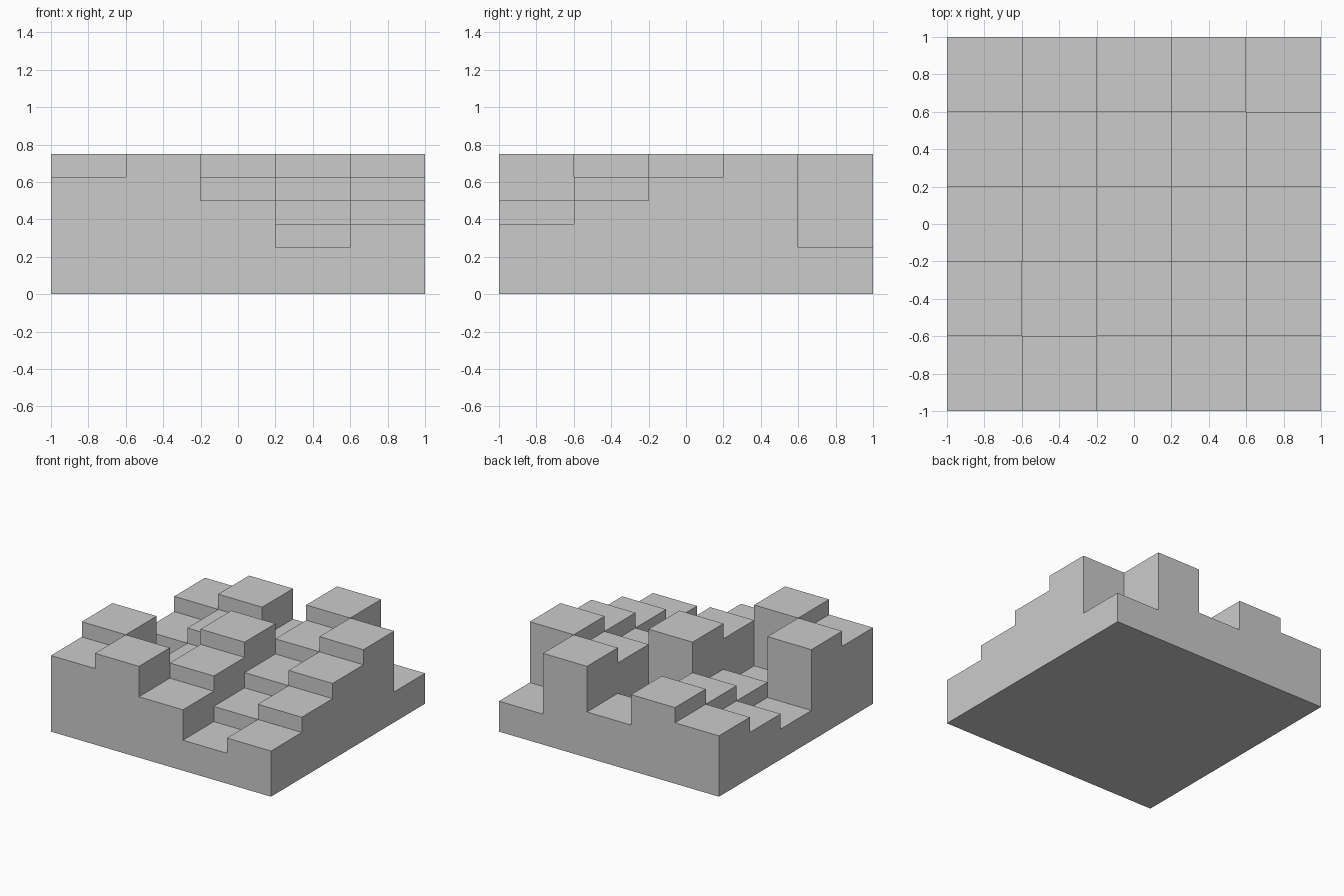
import bpy
import bmesh
from mathutils import Vector

if "Cube" in bpy.data.objects:
    bpy.data.objects.remove(bpy.data.objects["Cube"])

# Column heights in steps, front row first, left to right (a Latin square)
HEIGHTS = ["56423", "62534", "23645", "34256", "45362"]
CELL, STEP, N = 0.4, 0.125, 5


def solid(i, j, k):
    return 0 <= i < N and 0 <= j < N and 0 <= k < int(HEIGHTS[j][i])


def add_quad(bm, centre, axis, sign):
    """One outward face of the block centred at the given grid position."""
    u, v = (axis + 1) % 3, (axis + 2) % 3
    corners = [(-1, -1), (1, -1), (1, 1), (-1, 1)]
    if sign < 0:
        corners.reverse()
    verts = []
    for a, b in corners:
        p = Vector(centre)
        p[axis] += sign * 0.5
        p[u] += a * 0.5
        p[v] += b * 0.5
        verts.append(bm.verts.new((p.x * CELL - 1, p.y * CELL - 1, p.z * STEP)))
    bm.faces.new(verts)


# Stepped block: keep only exposed faces, then weld and merge flat regions
bm = bmesh.new()
for j in range(N):
    for i in range(N):
        for k in range(int(HEIGHTS[j][i])):
            for axis in range(3):
                for sign in (-1, 1):
                    near = [i, j, k]
                    near[axis] += sign
                    if not solid(*near):
                        add_quad(bm, (i + 0.5, j + 0.5, k + 0.5), axis, sign)
bmesh.ops.remove_doubles(bm, verts=bm.verts, dist=0.001)
bmesh.ops.dissolve_limit(bm, angle_limit=0.01, verts=bm.verts, edges=bm.edges)

mesh = bpy.data.meshes.new("stepped_block")
bm.to_mesh(mesh)
bm.free()
bpy.context.collection.objects.link(bpy.data.objects.new("stepped_block", mesh))
